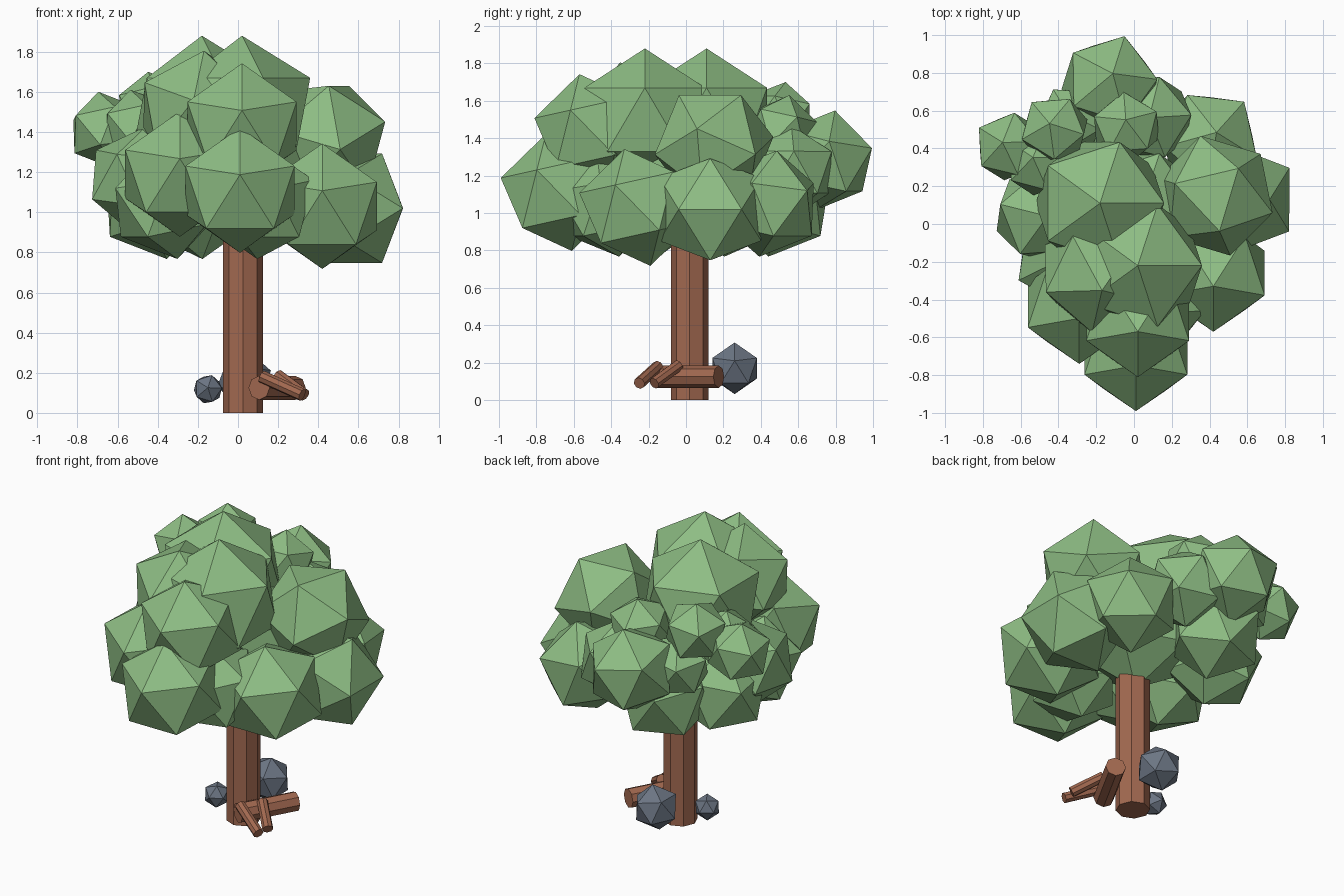
import bpy
from math import cos, sin, radians
from mathutils import Vector, Matrix

if "Cube" in bpy.data.objects:
    bpy.data.objects.remove(bpy.data.objects["Cube"])


def material(name, rgb):
    m = bpy.data.materials.new(name)
    m.diffuse_color = (*rgb, 1)
    m.use_nodes = True
    m.node_tree.nodes["Principled BSDF"].inputs["Base Color"].default_value = m.diffuse_color
    return m


leaf = material("leaf_green", (0.27, 0.51, 0.23))
bark = material("bark_brown", (0.36, 0.14, 0.08))
stone = material("stone_grey", (0.15, 0.18, 0.23))
UP = Vector((0, 0, 1))
FRONT = Vector((0, -1, 0.25))
SIDE = Vector((1, 0.2, 0))


def blob(name, centre, r, mat, aim=None, toward=UP):
    """20-sided lump; with aim, one corner points that way, the next goes toward."""
    bpy.ops.mesh.primitive_ico_sphere_add(subdivisions=1, radius=r)
    ob = bpy.context.object
    rot = Matrix.Identity(4)
    if aim:
        z = Vector(aim).normalized()
        y = z.cross(toward).normalized()
        rot = Matrix((y.cross(z), y, z)).transposed().to_4x4()
    ob.matrix_world = Matrix.Translation(centre) @ rot
    ob.name = name
    ob.data.materials.append(mat)


def rod(name, a, b, r):
    """Eight-sided straight cylinder between two points."""
    a, b = Vector(a), Vector(b)
    bpy.ops.mesh.primitive_cylinder_add(vertices=8, radius=r, depth=(b - a).length)
    ob = bpy.context.object
    rot = (b - a).to_track_quat('Z', 'Y').to_matrix().to_4x4()
    ob.matrix_world = Matrix.Translation((a + b) / 2) @ rot
    ob.name = name
    ob.data.materials.append(bark)


def outward(c):
    """Direction away from the trunk, slightly raised."""
    return Vector((c[0], c[1], 0)).normalized() + UP * 0.25


# Crown: two large upright lumps and the heart of the tree
for i, c in enumerate([(0.02, -0.22, 1.5), (-0.18, 0.11, 1.5), (0.03, 0.05, 1.18)]):
    blob(f"crown_{i + 1}", c, 0.38, leaf)

# Lower ring: lumps around the trunk, reaching further out to the back right
for i, deg in enumerate([48, 112, 150, 206, 285]):
    a = radians(deg)
    reach = 0.49 + 0.1 * cos(a - radians(50))
    c = (reach * cos(a), reach * sin(a), 1.05)
    blob(f"lower_foliage_{i + 1}", c, 0.29, leaf, outward(c))

# Lumps facing the front
fronts = [(0.01, -0.68, 1.11), (0.02, -0.5, 1.43), (-0.29, -0.43, 1.19),
          (0.42, -0.26, 1.03)]
for i, c in enumerate(fronts):
    blob(f"front_foliage_{i + 1}", c, 0.32, leaf, FRONT)

# Lumps on the right and the upper left shoulder
blob("right_foliage_low", (0.55, 0.13, 1.02), 0.32, leaf, (0.85, -0.53, 0), SIDE)
blob("right_foliage_high", (0.43, 0.15, 1.36), 0.33, leaf, (1, -0.3, 0.3), -UP)
blob("left_shoulder", (-0.2, -0.26, 1.5), 0.32, leaf, (0.1, -0.3, 1), -SIDE)

# Back and left lumps
blob("back_foliage", (-0.13, 0.74, 1.28), 0.275, leaf, (0.3, 0.95, 0.25))
blob("back_filler", (0.08, 0.56, 1.22), 0.25, leaf, (0.2, 0.8, 0.4))
blob("left_foliage", (-0.49, 0.05, 1.16), 0.27, leaf, (-0.8, 0.2, 0.55))

# Small tufts at the back left
tufts = [(-0.66, 0.41, 1.41), (-0.42, 0.5, 1.51), (-0.5, 0.33, 1.42),
         (-0.33, 0.55, 1.28), (-0.04, 0.51, 1.44)]
for i, c in enumerate(tufts):
    blob(f"small_tuft_{i + 1}", c, 0.195, leaf, outward(c))

# Trunk
rod("trunk", (0.025, 0.02, 0), (0.025, 0.02, 1.15), 0.1)

# Fallen log and two sticks
rod("fallen_log", (0.105, -0.15, 0.125), (0.285, 0.175, 0.125), 0.06)
rod("stick_front", (0.12, -0.15, 0.18), (0.32, -0.25, 0.09), 0.032)
rod("stick_back", (0.2, -0.04, 0.185), (0.33, -0.17, 0.09), 0.032)

# Rocks
blob("large_rock", (0.03, 0.26, 0.17), 0.14, stone, (1, 0, 0.3))
blob("small_rock", (-0.15, 0, 0.118), 0.078, stone, (0, -1, 0.1), SIDE)
